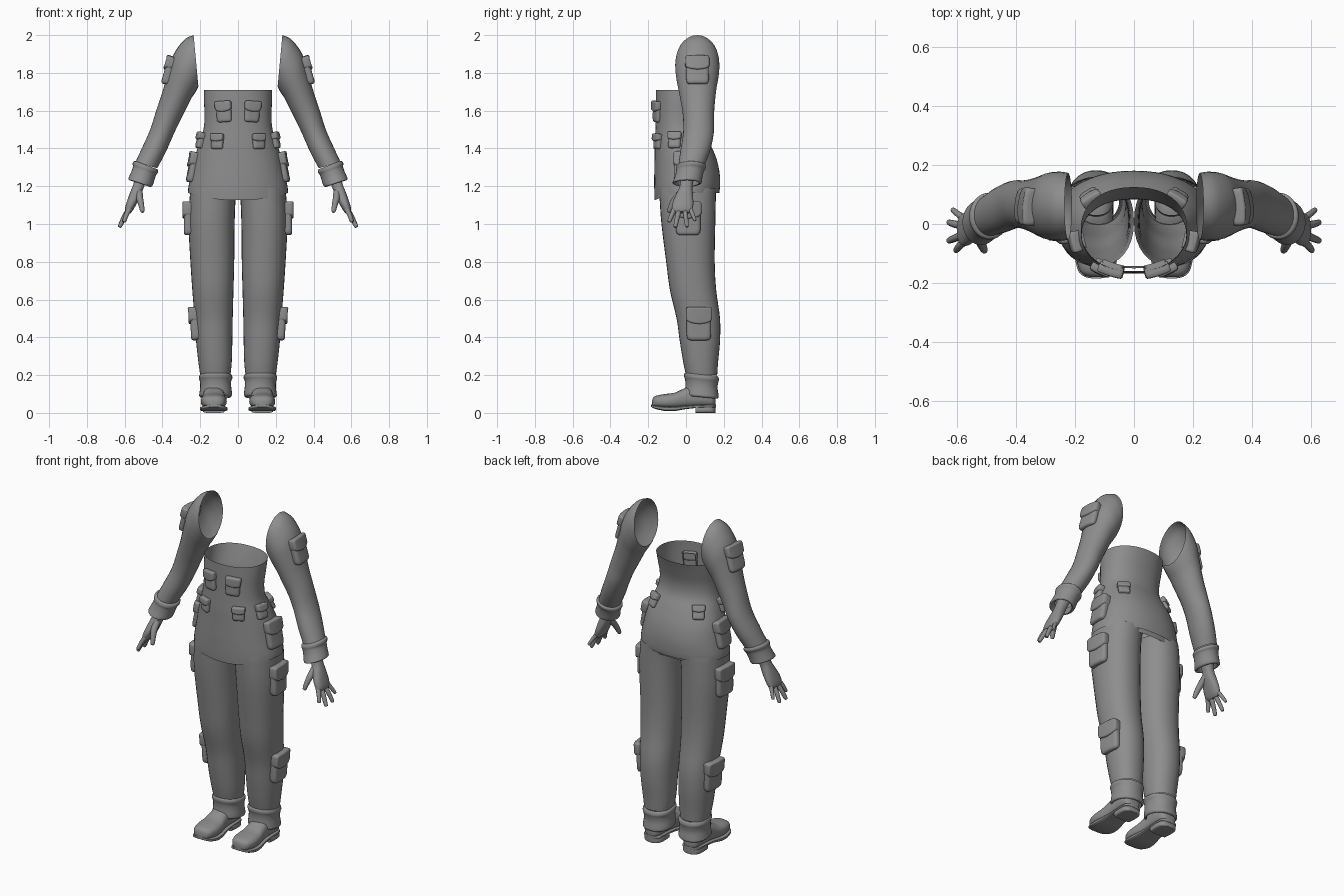
import bpy, bmesh, math
from mathutils import Vector, Matrix
from mathutils.bvhtree import BVHTree

grey = bpy.data.materials.new("cloth_grey")
grey.diffuse_color = (0.27, 0.27, 0.27, 1)


def make(name, rings, cap_start=False, cap_end=False, mirror=True, angle=40):
    """Skin a list of closed point rings into one smooth object."""
    n = len(rings[0])
    verts = [p for r in rings for p in r]
    faces = [(i * n + j, i * n + (j + 1) % n, (i + 1) * n + (j + 1) % n, (i + 1) * n + j)
             for i in range(len(rings) - 1) for j in range(n)]
    for on, base in ((cap_start, 0), (cap_end, (len(rings) - 1) * n)):
        if on:
            verts.append(sum((Vector(p) for p in verts[base:base + n]), Vector()) / n)
            faces += [(base + j, base + (j + 1) % n, len(verts) - 1) for j in range(n)]
    me = bpy.data.meshes.new(name)
    me.from_pydata([tuple(v) for v in verts], [], faces)
    bm = bmesh.new()
    bm.from_mesh(me)
    bmesh.ops.recalc_face_normals(bm, faces=bm.faces)
    bm.to_mesh(me)
    bm.free()
    me.polygons.foreach_set("use_smooth", [True] * len(me.polygons))
    me.set_sharp_from_angle(angle=math.radians(angle))
    me.materials.append(grey)
    ob = bpy.data.objects.new(name, me)
    bpy.context.collection.objects.link(ob)
    if mirror:
        ob.modifiers.new("mirror", 'MIRROR').use_mirror_merge = False
    return ob


def spline(rows, steps=4):
    """Catmull-Rom interpolation between rows of numbers."""
    out = []
    for i in range(len(rows) - 1):
        a, b, c, d = rows[max(i - 1, 0)], rows[i], rows[i + 1], rows[min(i + 2, len(rows) - 1)]
        for s in range(steps):
            t = s / steps
            out.append([0.5 * (2 * q + (r - p) * t + (2 * p - 5 * q + 4 * r - u) * t * t
                               + (3 * q - p - 3 * r + u) * t ** 3) for p, q, r, u in zip(a, b, c, d)])
    return out + [list(rows[-1])]


def oval(c, u, v, n=32, e=2.0):
    """Superellipse ring around c with half axes u and v."""
    c, u, v, ring = Vector(c), Vector(u), Vector(v), []
    for k in range(n):
        a = 2 * math.pi * k / n
        ca, sa = math.cos(a), math.sin(a)
        ring.append(c + u * math.copysign(abs(ca) ** (2 / e), ca) + v * math.copysign(abs(sa) ** (2 / e), sa))
    return ring


def upright(rows, e=2.2, n=32):
    """Rows of z, x inner, x outer, y front, y back."""
    return [oval(((a + b) / 2, (f + k) / 2, z), ((b - a) / 2, 0, 0), (0, (k - f) / 2, 0), n, e)
            for z, a, b, f, k in rows]


def limb(rows, e=2.0, n=28):
    """Rows of inner x, z, outer x, z, y centre, y half depth."""
    return [oval(((a + c) / 2, y, (b + d) / 2), ((c - a) / 2, 0, (d - b) / 2), (0, h, 0), n, e)
            for a, b, c, d, y, h in rows]


def tube(name, path, radii):
    pts = spline([(*p, r) for p, r in zip(path, radii)], 4)
    rings = []
    for i, p in enumerate(pts):
        d = Vector(pts[min(i + 1, len(pts) - 1)][:3]) - Vector(pts[max(i - 1, 0)][:3])
        u = d.cross(Vector((0, 1, 0))).normalized()
        rings.append(oval(p[:3], u * p[3], d.cross(u).normalized() * p[3], 10))
    return make(name, rings, True, True)


# jacket body, with the hem dipping at the front
body = [(1.71, .18, -.16, .125), (1.65, .18, -.16, .105), (1.57, .177, -.16, .085),
        (1.50, .183, -.162, .09), (1.43, .205, -.165, .125), (1.35, .23, -.166, .16),
        (1.27, .247, -.168, .178), (1.20, .262, -.168, .18), (1.165, .265, -.166, .176)]
rings = upright([(z, -w, w, f, k) for z, w, f, k in spline(body)], 2.2, 48)
for r in rings:
    for p in r:
        if p.z < 1.25 and p.y < 0:
            p.z -= 0.04 * (p.y / .168) ** 2 * (1.25 - p.z) / .085
jacket = make("jacket_body", rings, mirror=False)

# trouser hips hidden under the jacket, and the legs
make("trouser_hips", upright([(1.27, -.228, .228, -.15, .158), (1.2, -.245, .245, -.148, .162),
                              (1.15, -.25, .25, -.143, .158)], 2.3, 40), mirror=False)
leg = make("trouser_leg", upright(spline([
    (1.19, 0, .25, -.143, .16), (1.14, .012, .256, -.14, .158), (1.0, .018, .262, -.13, .155),
    (.8, .02, .252, -.105, .152), (.65, .024, .242, -.085, .16), (.5, .028, .23, -.05, .18),
    (.38, .03, .222, -.033, .18), (.27, .033, .21, -.015, .17), (.2, .04, .2, 0, .165)])))

# ankle cuffs, lower at the back of the fold
cuff = upright(spline([(.205, .042, .198, 0, .163), (.20, .033, .203, -.008, .17), (.185, .03, .207, -.01, .174),
                       (.168, .036, .202, -.005, .17), (.14, .036, .2, -.003, .167), (.105, .032, .204, -.006, .172),
                       (.09, .034, .205, -.006, .172), (.084, .044, .195, .004, .16), (.11, .05, .19, .01, .155)], 3))
for r in cuff:
    for p in r:
        p.z -= 0.10 * (p.y - .08)
make("ankle_cuff", cuff)

# shoes: upper, shaft, sole and heel; rows of y, half width, top z, bottom z
def shoe_part(name, rows, e, angle=40, steps=4):
    make(name, [oval((.128, y, (t + b) / 2), (w, 0, 0), (0, 0, (t - b) / 2), 28, e)
                for y, w, t, b in spline(rows, steps)], True, True, angle=angle)


shoe_part("shoe_upper", [(-.18, .015, .06, .035), (-.174, .038, .08, .03), (-.155, .057, .092, .028),
                         (-.11, .068, .1, .022), (-.06, .066, .107, .022), (-.02, .06, .125, .024),
                         (.03, .056, .145, .028), (.09, .058, .145, .03), (.135, .052, .125, .03),
                         (.152, .034, .1, .035), (.156, .015, .08, .04)], 2.5)
make("shoe_shaft", upright([(.19, .07, .185, .03, .14), (.09, .07, .186, .02, .148)]))
shoe_part("shoe_sole", [(-.184, .016, .045, .032), (-.178, .04, .042, .028), (-.158, .061, .038, .02),
                        (-.11, .072, .034, .01), (-.06, .07, .034, .01), (0, .06, .038, .02), (.06, .058, .042, .026),
                        (.13, .056, .045, .028), (.152, .04, .045, .028), (.158, .018, .045, .028)], 5)
shoe_part("shoe_heel", [(.05, .055, .035, 0), (.09, .058, .035, 0), (.13, .055, .035, 0),
                        (.15, .04, .035, 0), (.156, .018, .035, 0)], 5)

# sleeves, open at the shoulder
sleeve = make("sleeve", limb(spline([
    (.21, 1.73, .235, 2.0, .06, .113), (.215, 1.715, .285, 1.975, .06, .117), (.23, 1.69, .34, 1.90, .06, .114),
    (.25, 1.66, .372, 1.80, .06, .103), (.285, 1.59, .40, 1.70, .063, .09), (.315, 1.53, .43, 1.61, .066, .082),
    (.345, 1.465, .465, 1.50, .066, .081), (.385, 1.375, .505, 1.41, .05, .079), (.428, 1.295, .542, 1.33, .03, .07)])))
make("sleeve_cuff", limb(spline([
    (.436, 1.293, .538, 1.333, .028, .066), (.424, 1.287, .553, 1.331, .028, .077), (.423, 1.272, .558, 1.318, .026, .079),
    (.432, 1.262, .556, 1.302, .022, .074), (.442, 1.235, .567, 1.272, .015, .073), (.45, 1.208, .578, 1.247, .008, .076),
    (.458, 1.198, .58, 1.237, .005, .076), (.47, 1.2, .57, 1.232, .005, .064), (.47, 1.23, .55, 1.25, .01, .055)], 3)))

# hands
make("palm", limb(spline([
    (.475, 1.25, .54, 1.265, .01, .036), (.50, 1.19, .556, 1.205, 0, .034), (.515, 1.15, .572, 1.165, -.008, .044),
    (.538, 1.105, .588, 1.12, -.016, .055), (.558, 1.07, .598, 1.085, -.02, .054), (.572, 1.055, .597, 1.065, -.02, .042)]),
    2.4), True, True)
for name, base, mid, tip, r in (
        ("index_finger", (.572, -.058, 1.085), (.59, -.074, 1.05), (.602, -.089, 1.015), .0125),
        ("middle_finger", (.572, -.034, 1.085), (.602, -.046, 1.035), (.625, -.056, .988), .013),
        ("ring_finger", (.573, -.007, 1.085), (.604, -.001, 1.035), (.625, .005, .99), .0125),
        ("little_finger", (.572, .017, 1.09), (.595, .033, 1.055), (.612, .047, 1.022), .011)):
    end = Vector(tip) + (Vector(tip) - Vector(mid)).normalized() * .006
    tube(name, (base, mid, tip, end), (r * 1.15, r, r * .8, r * .35))
tube("thumb", ((.525, -.02, 1.17), (.52, -.055, 1.135), (.512, -.076, 1.10), (.506, -.09, 1.068), (.505, -.093, 1.062)),
     (.02, .018, .015, .011, .005))


def pocket(name, host, point, w, h, depth, bend=1.0, tilt=0.0):
    """Pouch with a flap, seated on the nearest spot of the host surface."""
    tree = BVHTree.FromPolygons([v.co for v in host.data.vertices], [p.vertices[:] for p in host.data.polygons])
    loc, nor, _, _ = tree.find_nearest(Vector(point))
    if nor.dot(Vector(point) - loc) < 0:
        nor = -nor
    up = (Vector((0, 0, 1)) - nor * nor.z).normalized()
    m = Matrix((up.cross(nor), up, nor)).transposed().to_4x4()
    m = Matrix.Translation(loc) @ m @ Matrix.Rotation(math.radians(tilt), 4, 'Z')

    def pad(part, cy, hw, hh, levels, sag=0.0):
        rr = []
        for s, d in levels:
            ring = oval((0, cy, d), (hw - s, 0, 0), (0, hh - s, 0), 40, 7)
            for p in ring:
                if p.y < cy:                       # rounded lower edge of a flap
                    p.y -= sag * (1 - (p.x / hw) ** 2)
                p.z -= bend * p.x ** 2
            rr.append([m @ p for p in ring])
        make(part, rr, False, True, angle=50)

    t = depth
    pad(name + "_pouch", 0, w / 2, h / 2,
        [(.004, -.02), (0, .1 * t), (0, .6 * t), (.004, .85 * t), (.012, t), (.022, t)])
    pad(name + "_flap", h * .31, w / 2 + .004, h * .21,
        [(.002, -.01), (0, .5 * t), (0, t + .004), (.004, t + .008), (.010, t + .009)], h * .1)


# pockets on the jacket, trousers and sleeves
pocket("chest_pocket", jacket, (.11, -.3, 1.595), .08, .11, .018, 1.5, -4)
pocket("belt_front_pocket", jacket, (.155, -.25, 1.445), .065, .08, .018, 1.5)
pocket("belt_side_pocket", jacket, (.26, -.075, 1.46), .065, .085, .02, 1.5)
pocket("belt_back_pocket", jacket, (.19, .16, 1.47), .065, .08, .018, 1.5)
pocket("hip_pocket", jacket, (.4, -.015, 1.33), .12, .16, .022, 1.5)
pocket("thigh_pocket", leg, (.4, .015, 1.03), .13, .175, .024, 1.5)
pocket("calf_pocket", leg, (.4, .068, .46), .13, .175, .024, 1.5)
pocket("arm_pocket", sleeve, (.5, .065, 1.85), .12, .15, .02, 2.0)
